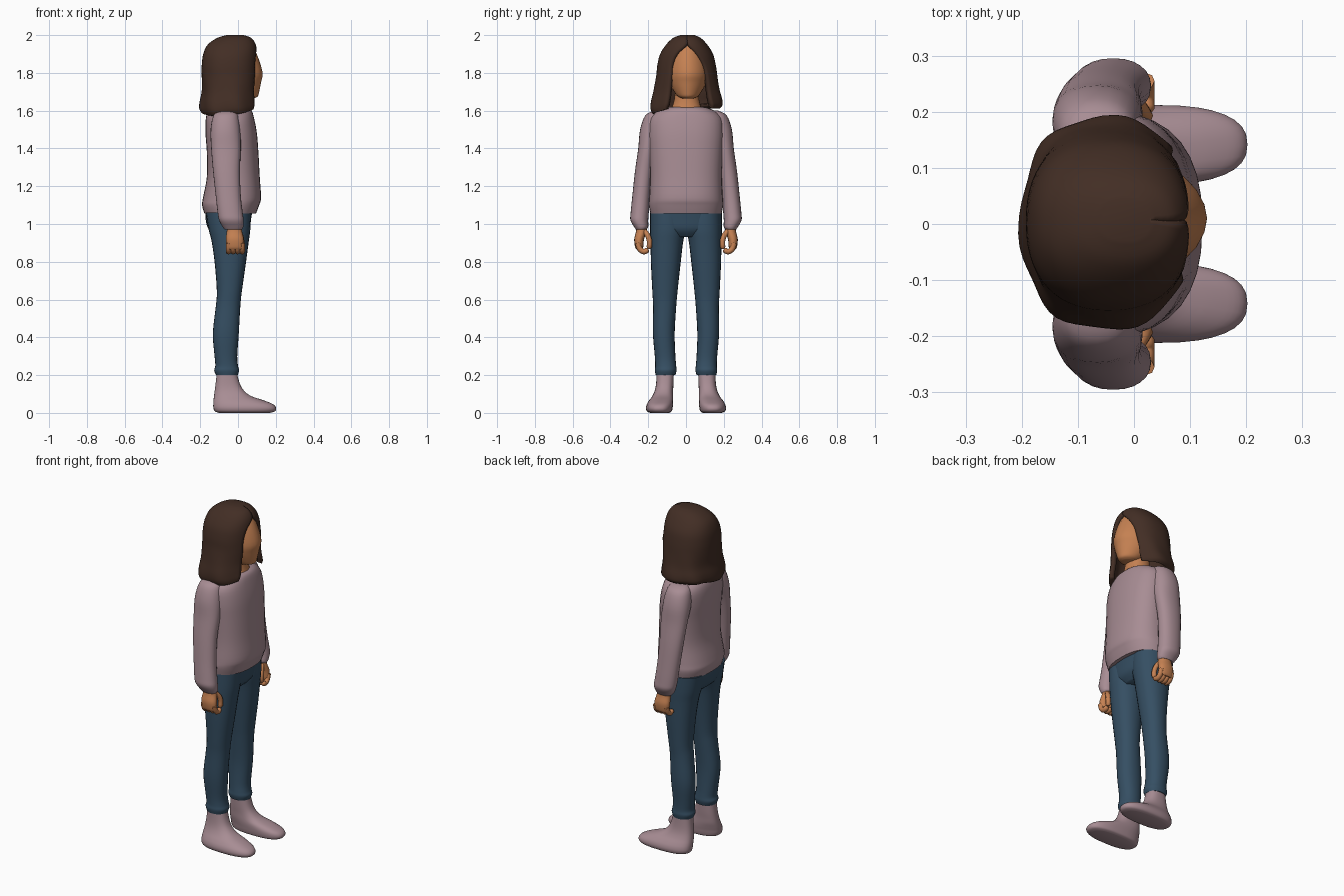
import bpy
import bmesh
from math import sin, cos, tau, radians, copysign
from mathutils import Vector

cube = bpy.data.objects.get("Cube")
if cube:
    bpy.data.objects.remove(cube, do_unlink=True)


def material(name, rgb):
    mat = bpy.data.materials.new(name)
    mat.use_nodes = True
    color = (*rgb, 1.0)
    mat.diffuse_color = color
    shader = mat.node_tree.nodes["Principled BSDF"]
    shader.inputs["Base Color"].default_value = color
    shader.inputs["Roughness"].default_value = 0.8
    return mat


skin = material("warm skin", (0.56, 0.22, 0.085))
mauve = material("mauve knit", (0.39, 0.265, 0.295))
denim = material("blue denim", (0.036, 0.078, 0.125))
brown = material("dark brown hair", (0.055, 0.027, 0.018))


def smooth_rows(rows, steps):
    """Catmull-Rom interpolation between rows of numbers."""
    result = []
    for i in range(len(rows) - 1):
        before, start = rows[max(i - 1, 0)], rows[i]
        end, after = rows[i + 1], rows[min(i + 2, len(rows) - 1)]
        for s in range(steps):
            t = s / steps
            result.append([
                b + 0.5 * t * (c - a + t * (2 * a - 5 * b + 4 * c - d
                                            + t * (3 * (b - c) + d - a)))
                for a, b, c, d in zip(before, start, end, after)])
    result.append(list(rows[-1]))
    return result


def oval_point(row, angle, power):
    """Point on a rounded oval given as z, x min, x max, y min, y max."""
    z, x0, x1, y0, y1 = row[:5]
    c, s = cos(angle), sin(angle)
    u = copysign(abs(c) ** (2 / power), c)
    v = copysign(abs(s) ** (2 / power), s)
    return Vector(((x0 + x1) / 2 + u * (x1 - x0) / 2,
                   (y0 + y1) / 2 + v * (y1 - y0) / 2, z))


def finish(name, bm, mat, fix_normals=True):
    if fix_normals:
        bmesh.ops.recalc_face_normals(bm, faces=bm.faces)
    mesh = bpy.data.meshes.new(name)
    bm.to_mesh(mesh)
    bm.free()
    mesh.materials.append(mat)
    obj = bpy.data.objects.new(name, mesh)
    bpy.context.collection.objects.link(obj)
    bpy.ops.object.select_all(action="DESELECT")
    obj.select_set(True)
    bpy.context.view_layer.objects.active = obj
    bpy.ops.object.shade_smooth_by_angle(angle=radians(50))
    return obj


def bridge(bm, rings, closed):
    for upper, lower in zip(rings, rings[1:]):
        count = len(upper)
        for j in range(count if closed else count - 1):
            k = (j + 1) % count
            bm.faces.new((upper[j], lower[j], lower[k], upper[k]))


def loft(name, rows, mat, power=2.2, side=1, sides=24, steps=4):
    """Closed body through stacked ovals; side=-1 mirrors it across y."""
    bm = bmesh.new()
    rings = []
    for row in smooth_rows(rows, steps):
        points = [oval_point(row, tau * j / sides, power) for j in range(sides)]
        rings.append([bm.verts.new((p.x, p.y * side, p.z)) for p in points])
    bridge(bm, rings, True)
    bm.faces.new(rings[0])
    bm.faces.new(rings[-1])
    return finish(name, bm, mat)


def tube(name, path, radius, mat, side=1, sides=8):
    """Round finger along a path, tapered and closed at its tip."""
    bm = bmesh.new()
    points = [Vector(p) for p in smooth_rows(path, 3)]
    rings = []
    for i, p in enumerate(points):
        along = points[min(i + 1, len(points) - 1)] - points[max(i - 1, 0)]
        across = along.cross(Vector((1, 0, 0))).normalized()
        other = along.cross(across).normalized()
        r = radius * (0.5 if i == len(points) - 1 else 1)
        ring = []
        for j in range(sides):
            a = tau * j / sides
            q = p + across * cos(a) * r + other * sin(a) * r
            ring.append(bm.verts.new((q.x, q.y * side, q.z)))
        rings.append(ring)
    bridge(bm, rings, True)
    bm.faces.new(rings[0])
    bm.faces.new(rings[-1])
    return finish(name, bm, mat)


# Sweater body with a gathered hem
loft("sweater_body", [
    (1.62, -.12, .045, -.09, .09), (1.605, -.155, .07, -.14, .14),
    (1.56, -.17, .085, -.19, .19), (1.48, -.172, .1, -.2, .2),
    (1.38, -.165, .108, -.195, .195), (1.25, -.165, .115, -.19, .19),
    (1.14, -.185, .122, -.195, .195), (1.1, -.19, .112, -.197, .197),
    (1.055, -.178, .095, -.188, .188)], mauve, power=2.4, sides=32)

# Hips of the jeans
loft("jeans_hips", [
    (1.1, -.17, .08, -.18, .18), (1.03, -.172, .07, -.188, .188),
    (.97, -.155, .06, -.17, .17), (.93, -.11, .03, -.1, .1)],
    denim, power=2.4)

for side, label in ((1, "left"), (-1, "right")):
    # Sleeve, from the shoulder to the gathered cuff
    loft(label + "_sleeve", [
        (1.6, -.1, -.02, .11, .17), (1.575, -.13, 0, .1, .215),
        (1.5, -.145, .012, .11, .243), (1.4, -.142, .015, .15, .253),
        (1.28, -.132, .01, .175, .27), (1.15, -.118, .015, .19, .284),
        (1.06, -.108, .025, .197, .293), (1.02, -.1, .03, .2, .294),
        (.985, -.082, .028, .2, .275), (.97, -.07, .02, .21, .265)],
        mauve, side=side)

    # Hand with curled fingers and a thumb closing the grip
    loft(label + "_palm", [
        (1.0, -.055, .015, .21, .26), (.96, -.06, .022, .208, .265),
        (.92, -.064, .03, .222, .274), (.88, -.06, .03, .226, .27),
        (.865, -.055, .025, .232, .262)], skin, side=side, sides=16)
    for n in range(4):
        x = -.05 + n * .024
        tube(f"{label}_finger_{n + 1}", [
            (x, .255, .9), (x, .245, .868), (x, .222, .853), (x, .2, .866)],
            .0145, skin, side)
    tube(label + "_thumb", [
        (0, .225, .965), (.014, .203, .94), (.02, .193, .905),
        (.018, .196, .868)], .014, skin, side)

    # Trouser leg with a turned cuff
    loft(label + "_trouser_leg", [
        (1.06, -.17, .068, .005, .19), (.97, -.155, .065, .004, .19),
        (.9, -.138, .056, .016, .188), (.78, -.122, .04, .03, .185),
        (.64, -.112, .02, .045, .178), (.56, -.118, .012, .052, .174),
        (.42, -.133, .004, .06, .175), (.3, -.124, -.004, .056, .165),
        (.25, -.12, 0, .052, .163), (.225, -.126, .006, .05, .165),
        (.2, -.116, -.002, .056, .16)], denim, side=side)

    # Sock, from the ankle to the toe
    loft(label + "_sock", [
        (.23, -.11, -.01, .064, .154), (.16, -.118, .008, .066, .158),
        (.12, -.123, .03, .068, .165), (.09, -.127, .068, .068, .178),
        (.065, -.13, .14, .068, .196), (.045, -.131, .187, .069, .208),
        (.025, -.13, .202, .071, .212), (.008, -.122, .195, .076, .206),
        (0, -.1, .17, .09, .19)], mauve, power=2.5, side=side, sides=32)

# Neck and head, with a ridge down the middle of the face
loft("neck", [
    (1.78, -.09, .05, -.055, .075), (1.68, -.085, .045, -.06, .068),
    (1.62, -.09, .052, -.075, .08), (1.59, -.1, .065, -.1, .1)], skin)
loft("head", [
    (1.97, -.06, .03, -.03, .05), (1.945, -.11, .073, -.065, .085),
    (1.88, -.13, .107, -.092, .108), (1.8, -.13, .13, -.098, .118),
    (1.75, -.11, .122, -.09, .108), (1.7, -.06, .112, -.063, .082),
    (1.675, -.02, .104, -.042, .062), (1.665, .02, .085, -.02, .04)],
    skin, power=1.85)
loft("left_ear", [
    (1.825, .015, .035, .105, .118), (1.805, .005, .045, .1, .128),
    (1.775, .01, .04, .1, .124), (1.755, .02, .032, .104, .114)],
    skin, sides=12)


def hair(name, rows, columns=48):
    """Wavy shell, open at the front by an angle on each side per row."""
    bm = bmesh.new()
    rings = []
    for row in smooth_rows(rows, 4):
        right_gap, left_gap = radians(row[5]), radians(row[6])
        low = max(0, (1.8 - row[0]) / .2)
        ring = []
        for j in range(columns):
            a = left_gap + (tau - left_gap - right_gap) * j / (columns - 1)
            p = oval_point(row, a, 2.3)
            # Loose waves grow towards the tips, the right lock hangs lower
            wave = 1 + .025 * low * sin(7 * a + 14 * p.z)
            p.x, p.y = p.x * wave, p.y * wave
            p.z -= .045 * low ** 2 * max(0, -sin(a + .5))
            ring.append(bm.verts.new(p))
        rings.append(ring)
    bridge(bm, rings, False)
    bm.faces.new(rings[0])
    obj = finish(name, bm, brown, fix_normals=False)
    shell = obj.modifiers.new("thickness", "SOLIDIFY")
    shell.thickness = .028
    shell.offset = -1
    return obj


# Shoulder-length hair, parted around the face
hair("hair", [
    (2.0, -.06, .03, -.03, .045, 0, 0), (1.985, -.11, .07, -.068, .078, 0, 0),
    (1.95, -.16, .094, -.105, .112, 0, 3), (1.9, -.184, .102, -.137, .143, 19, 20),
    (1.84, -.192, .104, -.152, .158, 27, 33), (1.78, -.192, .104, -.158, .167, 28, 38),
    (1.71, -.19, .098, -.172, .178, 27, 40), (1.66, -.2, .1, -.186, .19, 27, 40),
    (1.63, -.202, .105, -.187, .19, 30, 44), (1.612, -.19, .108, -.175, .175, 36, 50)])
